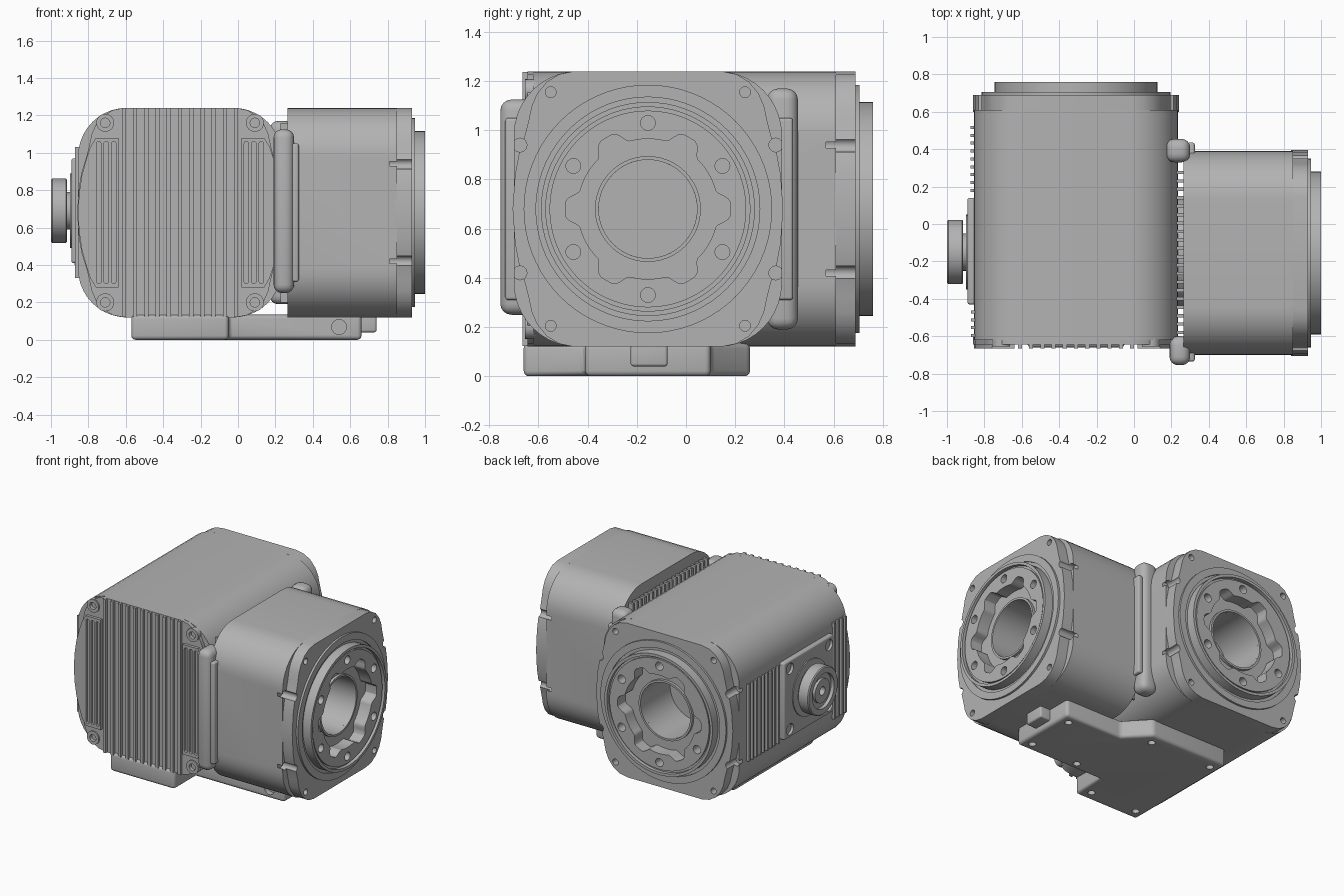
import bpy, bmesh
from math import sin, cos, pi, radians
from mathutils import Matrix, Vector

cube = bpy.data.objects.get("Cube")
if cube:
    bpy.data.objects.remove(cube)

grey = bpy.data.materials.new("machined_grey")
grey.use_nodes = True
grey.diffuse_color = (0.45, 0.45, 0.45, 1)
grey.node_tree.nodes["Principled BSDF"].inputs["Base Color"].default_value = grey.diffuse_color

parts, cutters = [], []


def frame(u, v, w, origin):
    m = Matrix((u, v, w)).transposed().to_4x4()
    m.translation = Vector(origin)
    return m


def finish(bm, name, mat, helper=False):
    bm.transform(mat)
    bmesh.ops.recalc_face_normals(bm, faces=bm.faces)
    me = bpy.data.meshes.new(name)
    bm.to_mesh(me)
    bm.free()
    me.materials.append(grey)
    ob = bpy.data.objects.new(name, me)
    bpy.context.collection.objects.link(ob)
    ob.hide_render = helper
    (cutters if helper else parts).append(ob)
    return ob


def prism(name, loops, w0, w1, mat=Matrix(), helper=False):
    """Extrude one or more outlines along the local w axis."""
    bm = bmesh.new()
    for loop in loops:
        lo = [bm.verts.new((u, v, w0)) for u, v in loop]
        hi = [bm.verts.new((u, v, w1)) for u, v in loop]
        bm.faces.new(lo[::-1])
        bm.faces.new(hi)
        for i in range(len(lo)):
            j = (i + 1) % len(lo)
            bm.faces.new((lo[i], lo[j], hi[j], hi[i]))
    return finish(bm, name, mat, helper)


def lathe(name, profile, mat):
    bm = bmesh.new()
    vs = [bm.verts.new((r, 0, w)) for r, w in profile]
    es = [bm.edges.new(pair) for pair in zip(vs, vs[1:])]
    bmesh.ops.spin(bm, geom=vs + es, cent=(0, 0, 0), axis=(0, 0, 1), angle=2 * pi, steps=72)
    bmesh.ops.remove_doubles(bm, verts=bm.verts, dist=1e-5)
    return finish(bm, name, mat)


def box(name, x, y, z):
    return prism(name, [[(x[0], y[0]), (x[1], y[0]), (x[1], y[1]), (x[0], y[1])]], z[0], z[1])


def soften(ob, width):
    m = ob.modifiers.new("soften", 'BEVEL')
    m.width, m.segments, m.limit_method = width, 4, 'ANGLE'
    return ob


def cut(ob, *tools):
    for t in tools:
        m = ob.modifiers.new("cut", 'BOOLEAN')
        m.object, m.operation, m.solver = t, 'DIFFERENCE', 'EXACT'


def circle(r, cu=0, cv=0, n=24):
    return [(cu + r * cos(2 * pi * i / n), cv + r * sin(2 * pi * i / n)) for i in range(n)]


def rounded(hu, hv, r, n=10):
    pts = []
    for q, (su, sv) in enumerate(((1, 1), (-1, 1), (-1, -1), (1, -1))):
        for i in range(n + 1):
            a = (q + i / n) * pi / 2
            pts.append((su * (hu - r) + r * cos(a), sv * (hv - r) + r * sin(a)))
    return pts


def mirrored(quad):
    """Quadrant running from the +v axis side to the +u axis, mirrored to a full loop."""
    right = quad + [(u, -v) for u, v in quad[-2::-1]]
    return right + [(-u, v) for u, v in right[::-1]]


def flower(n=144):
    pts = []
    for i in range(n):
        a = 360 * i / n
        d = abs((a - 90 + 30) % 60 - 30)
        t = min(max((d - 15) / 10, 0), 1)
        r = 0.285 + 0.05 * t * t * (3 - 2 * t)
        pts.append((r * cos(radians(a)), r * sin(radians(a))))
    return pts


BODY = rounded(0.545, 0.56, 0.26)
WAVE = mirrored([(0.30, 0.56), (0.36, 0.548), (0.41, 0.518), (0.45, 0.47), (0.472, 0.42), (0.485, 0.36),
                 (0.50, 0.30), (0.525, 0.22), (0.54, 0.14), (0.55, 0)])
CORNERS = [(su, sv) for su in (-1, 1) for sv in (-1, 1)]


def joint(name, mat, back):
    """Motor housing with an output flange; local w = 0 is the flange face."""
    pocket = prism(name + "_pocket_cutter", [flower()], -0.10, 0.05, mat, True)
    bore = prism(name + "_bore_cutter", [circle(0.2, n=64)], -0.42, 0.06, mat, True)
    holes = [circle(0.03, 0.35 * cos(k * pi / 3 + pi / 2), 0.35 * sin(k * pi / 3 + pi / 2)) for k in range(6)]
    holes += [circle(0.022, 0.395 * a, 0.475 * b) for a, b in CORNERS]
    screws = prism(name + "_screw_cutter", holes, -0.12, 0.04, mat, True)
    access = prism(name + "_access_cutter", [circle(0.028, 0.52 * a, 0.26 * b) for a, b in CORNERS],
                   -0.19, -0.04, mat, True)
    housing = prism(name + "_housing", [BODY], back, -0.15, mat)
    cut(housing, bore, access)
    rim = prism(name + "_end_plate", [WAVE], -0.16, -0.07, mat)
    cut(rim, pocket, bore, screws, access)
    flange = lathe(name + "_flange", [(0, -0.085), (0.505, -0.085), (0.505, -0.055), (0.455, -0.055),
                                      (0.455, -0.065), (0.435, -0.065), (0.435, 0), (0.415, 0),
                                      (0.415, -0.025), (0.40, -0.025), (0.40, -0.01), (0, -0.01)], mat)
    cut(flange, pocket, bore, screws)
    lathe(name + "_bore_collar", [(0.2, -0.11), (0.215, -0.11), (0.215, -0.08), (0.2, -0.08), (0.2, -0.11)], mat)


# Two housings at right angles
REAR = frame((-1, 0, 0), (0, 0, 1), (0, 1, 0), (-0.31, 0.76, 0.68))
SIDE = frame((0, 1, 0), (0, 0, 1), (1, 0, 0), (1.0, -0.155, 0.68))
joint("rear_joint", REAR, -1.38)
joint("side_joint", SIDE, -0.735)

# Ribbed front cover
cover = prism("front_cover", [WAVE], -1.405, -1.36, REAR)
boss_holes = prism("cover_screw_cutter", [circle(0.025, 0.4 * a, 0.48 * b) for a, b in CORNERS],
                   -1.5, -1.39, REAR, True)
bosses = prism("cover_bosses", [circle(0.048, 0.4 * a, 0.48 * b) for a, b in CORNERS], -1.415, -1.37, REAR)
cut(cover, boss_holes)
cut(bosses, boss_holes)
for i in range(11):
    x = -0.61 + 0.06 * i
    box("front_fin", (x - 0.011, x + 0.011), (-0.665, -0.63), (0.122, 1.238))
panel = [(0.33, 0.40), (0.45, 0.40), (0.48, 0.35), (0.50, 0.29), (0.525, 0.2), (0.54, 0.1), (0.545, 0)]
panel += [(u, -v) for u, v in panel[-2::-1]]
for s in (-1, 1):
    side = prism("cover_panel", [[(s * u, v) for u, v in panel]], -1.425, -1.39, REAR)
    slots = [[(u + s * c, v) for u, v in rounded(0.012, 0.38, 0.0115, 4)] for c in (0.355, 0.395, 0.435)]
    cut(side, prism("panel_slot_cutter", slots, -1.5, -1.407, REAR, True))

# Coupling between the housings
soften(box("front_coupling_ear", (0.19, 0.30), (-0.755, -0.60), (0.25, 1.125)), 0.045)
soften(box("rear_coupling_ear", (0.17, 0.30), (0.33, 0.455), (0.19, 1.17)), 0.045)
soften(box("coupling_plate", (0.285, 0.325), (-0.735, 0.435), (0.31, 1.05)), 0.012)
prism("coupling_hub", [circle(0.3, n=48)], -0.80, -0.72, SIDE)
for i in range(20):
    y = -0.58 + 0.045 * i
    box("coupling_fin", (0.228, 0.27), (y - 0.009, y + 0.009), (0.2, 1.16))

# Connector on the right-hand side, with cooling fins either side of it
PORT = frame((0, -1, 0), (0, 0, 1), (-1, 0, 0), (-0.855, -0.15, 0.69))
port_plate = soften(box("port_plate", (-0.89, -0.83), (-0.43, 0.14), (0.41, 0.97)), 0.012)
cut(port_plate, prism("port_screw_cutter", [circle(0.04, 0.225 * a, 0.22 * b) for a, b in CORNERS],
                      0.015, 0.1, PORT, True))
lathe("port_knob", [(0, -0.01), (0.2, -0.01), (0.2, 0.042), (0.1, 0.042), (0.1, 0.058), (0.165, 0.058),
                    (0.172, 0.065), (0.172, 0.138), (0.165, 0.145), (0.125, 0.145), (0.125, 0.12),
                    (0.085, 0.12), (0.085, 0.138), (0.03, 0.138), (0.03, 0.10), (0, 0.10)], PORT)
for i in range(9):
    y = 0.18 + 0.042 * i
    box("rear_side_fin", (-0.875, -0.84), (y - 0.008, y + 0.008), (0.40, 0.96))
for i in range(4):
    y = -0.47 - 0.042 * i
    box("front_side_fin", (-0.872, -0.80), (y - 0.008, y + 0.008), (0.33, 1.03))

# Stepped mounting base
outline = [(-0.57, -0.66), (-0.05, -0.66), (-0.05, -0.41), (0.66, -0.41), (0.66, 0.1),
           (0.2, 0.1), (0.05, 0.26), (-0.57, 0.26)]
base = soften(prism("mounting_base", [outline], 0, 0.135), 0.022)
feet = [(-0.5, -0.58), (-0.12, -0.58), (0.2, -0.35), (0.59, -0.34), (0.59, 0.03), (0, 0.18), (-0.5, 0.18)]
cut(base, prism("base_screw_cutter", [circle(0.025, x, y) for x, y in feet], -0.05, 0.03, helper=True))
FACE = frame((-1, 0, 0), (0, 0, 1), (0, 1, 0), (0.54, -0.41, 0.068))
cut(base, prism("base_port_cutter", [circle(0.04)], -0.05, 0.04, FACE, True))
soften(box("base_tab", (0.60, 0.74), (-0.225, -0.075), (0.04, 0.13)), 0.012)

# Bake the modifiers, shade smooth with sharp edges, drop the cutters
deps = bpy.context.evaluated_depsgraph_get()
baked = [(ob, bpy.data.meshes.new_from_object(ob.evaluated_get(deps))) for ob in parts]
for ob, me in baked:
    ob.modifiers.clear()
    me.shade_smooth()
    me.set_sharp_from_angle(angle=radians(30))
    ob.data = me
for ob in cutters:
    bpy.data.objects.remove(ob)
